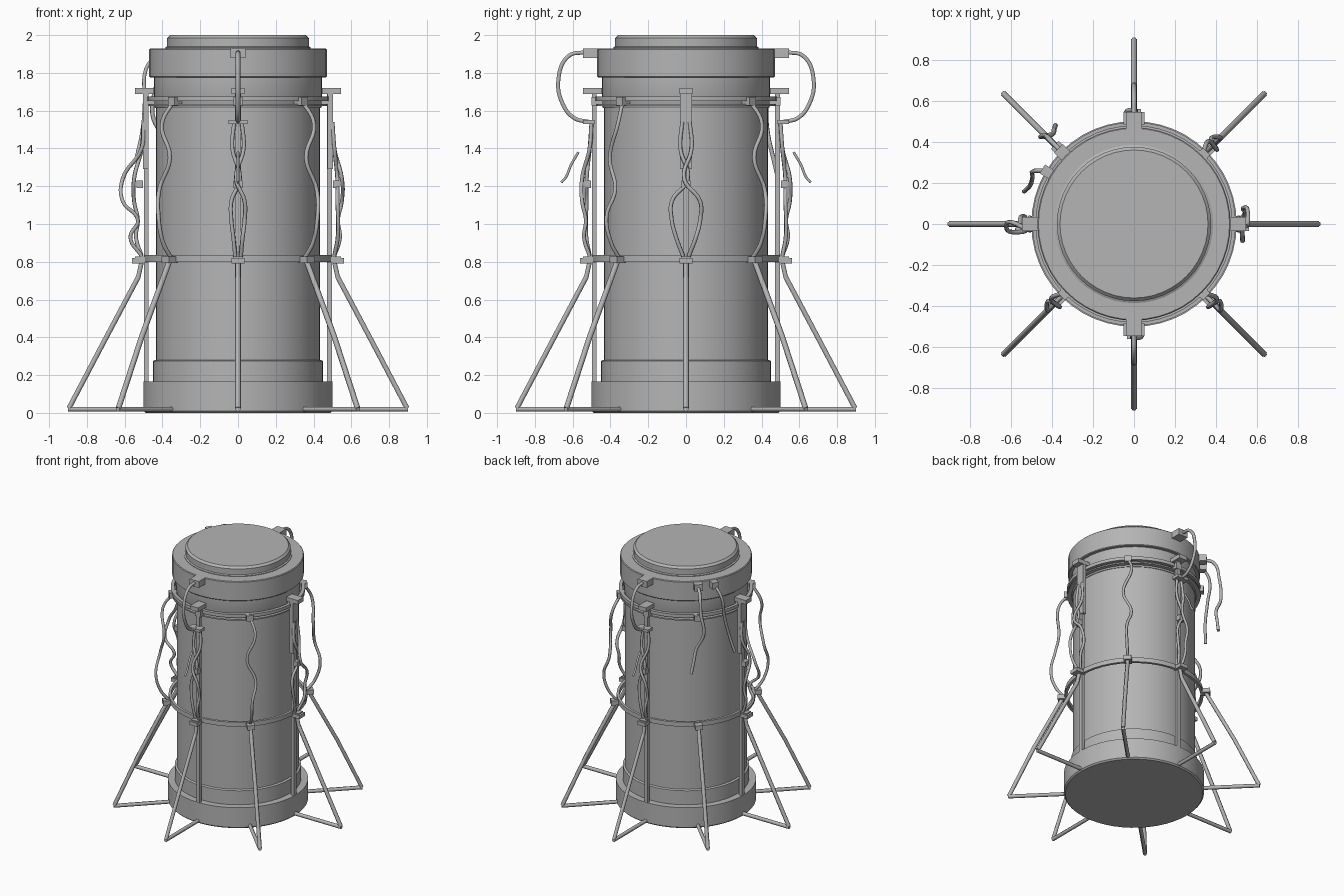
import bpy
import math
from mathutils import Vector, Matrix

cube = bpy.data.objects.get("Cube")
if cube:
    bpy.data.objects.remove(cube)

grey = bpy.data.materials.new("plain grey")
grey.use_nodes = True
colour = (0.46, 0.46, 0.46, 1)
grey.diffuse_color = colour
grey.node_tree.nodes["Principled BSDF"].inputs["Base Color"].default_value = colour


def polar(angle, r, z, side=0.0):
    """Point at a radius and height, shifted sideways around the drum."""
    return Matrix.Rotation(math.radians(angle), 3, 'Z') @ Vector((r, side, z))


def smooth(obj):
    bpy.ops.object.select_all(action='DESELECT')
    obj.select_set(True)
    bpy.context.view_layer.objects.active = obj
    bpy.ops.object.shade_smooth_by_angle(angle=math.radians(35))


def lathe(name, profile, closed=False, sides=48):
    """Revolve an (r, z) profile around z."""
    verts = [polar(360 * i / sides, r, z) for i in range(sides) for r, z in profile]
    n = len(profile)
    faces = []
    for i in range(sides):
        j = (i + 1) % sides
        for k in range(n if closed else n - 1):
            m = (k + 1) % n
            faces.append((i * n + k, j * n + k, j * n + m, i * n + m))
    if not closed:
        faces.append([i * n for i in reversed(range(sides))])
        faces.append([i * n + n - 1 for i in range(sides)])
    mesh = bpy.data.meshes.new(name)
    mesh.from_pydata(verts, [], faces)
    mesh.materials.append(grey)
    obj = bpy.data.objects.new(name, mesh)
    bpy.context.collection.objects.link(obj)
    smooth(obj)


def hoop(name, inner, outer, low, high):
    lathe(name, [(inner, low), (outer, low), (outer, high), (inner, high)], True)


def block(name, angle, r, z, size):
    """Box whose x axis points away from the drum."""
    bpy.ops.mesh.primitive_cube_add(size=1, location=polar(angle, r, z),
                                    rotation=(0, 0, math.radians(angle)))
    obj = bpy.context.object
    obj.name = name
    obj.scale = size
    obj.data.materials.append(grey)


def tube(name, angle, points, radius, bent=True):
    """Rod or cable through (r, z, side) points in one radial frame."""
    curve = bpy.data.curves.new(name, 'CURVE')
    curve.dimensions = '3D'
    curve.bevel_depth = radius
    curve.bevel_resolution = 1
    curve.use_fill_caps = True
    curve.resolution_u = 6
    spline = curve.splines.new('BEZIER')
    spline.bezier_points.add(len(points) - 1)
    for bp, p in zip(spline.bezier_points, points):
        bp.co = polar(angle, *p)
        bp.handle_left_type = bp.handle_right_type = 'AUTO' if bent else 'VECTOR'
    curve.materials.append(grey)
    obj = bpy.data.objects.new(name, curve)
    bpy.context.collection.objects.link(obj)


# Drum, neck, cap and lid
lathe("base", [(0.49, 0.0), (0.5, 0.01), (0.5, 0.165), (0.46, 0.165)])
lathe("base_step", [(0.45, 0.16), (0.45, 0.275), (0.44, 0.28)])
lathe("drum", [(0.435, 0.16), (0.435, 1.62)])
lathe("neck", [(0.44, 1.615), (0.445, 1.625), (0.445, 1.78)])
lathe("cap", [(0.465, 1.775), (0.47, 1.78), (0.47, 1.925), (0.465, 1.93)])
lathe("lid", [(0.385, 1.925), (0.385, 1.935), (0.375, 1.94), (0.375, 1.985), (0.36, 2.0)])

# Hoops
hoop("lower_hoop", 0.475, 0.495, 0.80, 0.835)
hoop("upper_hoop", 0.445, 0.475, 1.625, 1.635)
hoop("upper_hoop_bar", 0.455, 0.48, 1.65, 1.675)

# Eight legs with feet
for i in range(8):
    a = i * 45
    top = (0.53, 0.715, 0) if i % 2 == 0 else (0.51, 0.81, 0)
    tube("leg", a, [top, (0.72, top[1] * 0.5, 0), (0.895, 0.025, 0)], 0.015, False)
    tube("foot", a, [(0.9, 0.02, 0), (0.48, 0.02, 0)], 0.014, False)
    block("lower_clamp", a, 0.51, 0.81, (0.07, 0.055, 0.035))
    block("upper_clamp", a, 0.47, 1.65, (0.06, 0.05, 0.045))
    if i % 2 == 0:
        tube("leg_link", a, [(0.53, 0.71, 0), (0.51, 0.8, 0)], 0.014, False)

# Four uprights with clamps
for a in range(0, 360, 90):
    block("upright", a, 0.485, 0.94, (0.025, 0.03, 1.55))
    block("lower_plate", a, 0.53, 0.805, (0.06, 0.07, 0.028))
    block("upright_head", a, 0.495, 1.705, (0.1, 0.07, 0.032))

# Sleeves on the side uprights
for a in (0, 180):
    block("upright_sleeve", a, 0.488, 1.5, (0.03, 0.065, 0.42))

# Cap sockets and arched cables on the front and back
for a in (90, 270):
    block("cap_socket", a, 0.5, 1.905, (0.09, 0.08, 0.05))
    tube("arched_cable", a, [(0.53, 1.91, 0), (0.62, 1.89, 0), (0.675, 1.77, 0),
                            (0.65, 1.63, 0), (0.59, 1.56, 0), (0.51, 1.54, 0)], 0.012)
    block("cable_clamp", a, 0.515, 1.54, (0.06, 0.1, 0.022))
    tube("loose_end", a, [(0.57, 1.38, 0), (0.61, 1.31, 0), (0.635, 1.25, 0),
                         (0.66, 1.22, 0)], 0.008)

# Paired strands that part and meet along each upright
for a in range(0, 360, 90):
    spread = 0.075 if a == 0 else 0.035
    bulge = 0.1 if a == 180 else 0.04
    for s in (-1, 1):
        reach = bulge if s > 0 else bulge * 0.4
        tube("strand", a, [(0.5, 1.54, s * 0.02), (0.51, 1.4, s * 0.03),
                          (0.51 + reach, 1.24, -s * 0.01), (0.51 + reach, 1.12, s * spread),
                          (0.53, 1.02, s * spread), (0.52 + reach / 2, 0.93, s * spread * 0.7),
                          (0.51, 0.83, s * 0.015)], 0.011)
    block("strand_knot", a, 0.52, 1.21, (0.035, 0.05, 0.04))

# Diagonal cables between the two hoops
for a, sway in ((45, 0.03), (225, -0.03), (315, 0.03)):
    tube("side_cable", a, [(0.47, 1.66, 0), (0.54, 1.53, sway), (0.54, 1.35, -sway),
                          (0.56, 1.18, sway), (0.595, 1.04, 0), (0.56, 0.9, 0),
                          (0.5, 0.82, 0)], 0.011)

# Hanging cables from the cap at the rear right
block("rear_socket", 135, 0.48, 1.9, (0.08, 0.06, 0.05))
tube("hanging_cable", 135, [(0.49, 1.9, 0), (0.57, 1.87, 0), (0.61, 1.74, 0),
                           (0.62, 1.58, 0.02), (0.59, 1.45, -0.03),
                           (0.60, 1.36, -0.05), (0.61, 1.27, -0.07)], 0.012)
block("side_socket", 149, 0.49, 1.9, (0.06, 0.05, 0.05))
tube("side_hanging_cable", 149, [(0.5, 1.9, 0), (0.55, 1.82, 0.03), (0.54, 1.65, 0.06),
                                (0.53, 1.5, 0.1), (0.54, 1.36, 0.14)], 0.011)
